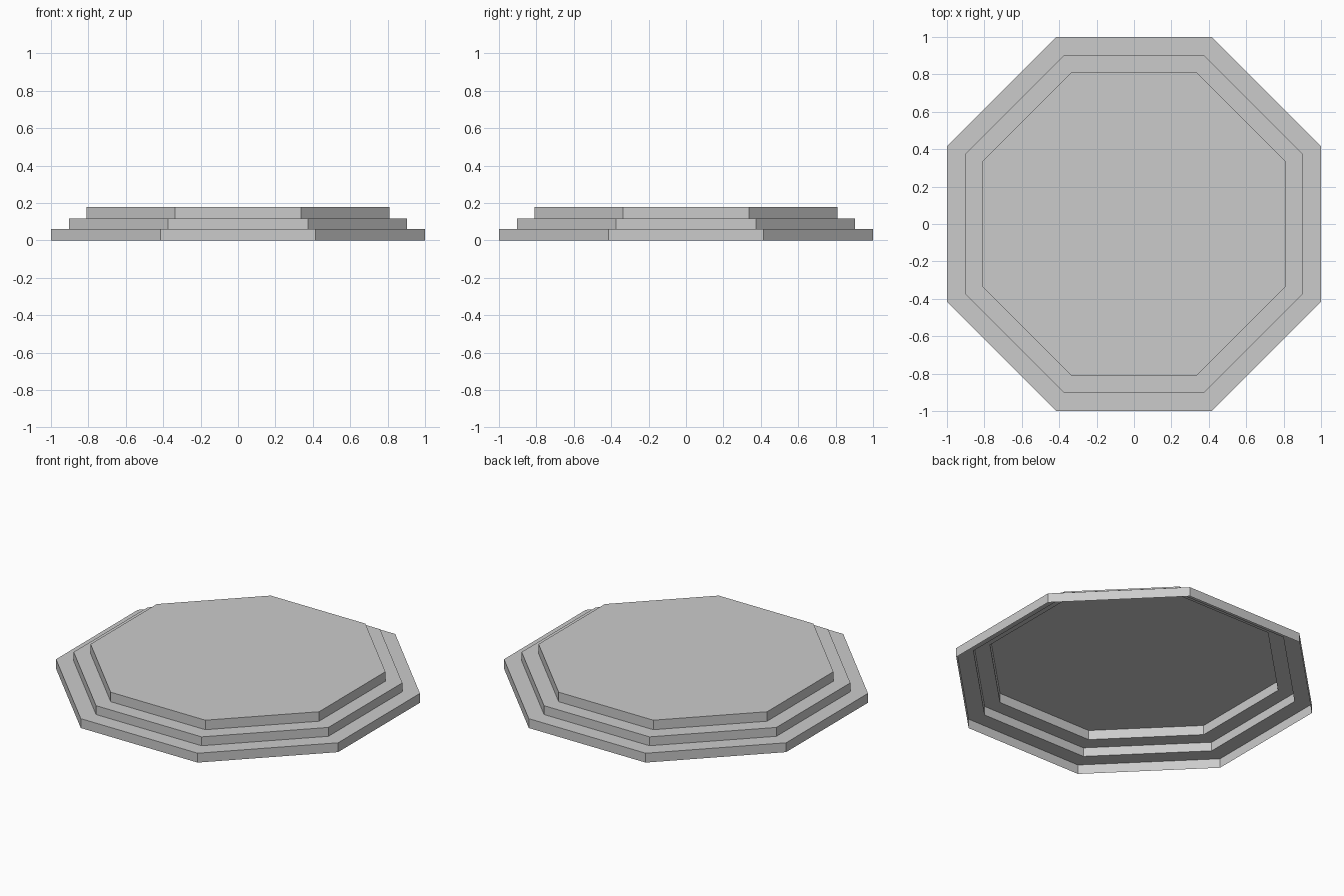
import bpy
import bmesh
from math import cos, sin, pi

cube = bpy.data.objects.get("Cube")
if cube:
    bpy.data.objects.remove(cube, do_unlink=True)

SIDES = 8

stone = bpy.data.materials.new("light_grey_stone")
stone.use_nodes = True
colour = (0.6, 0.6, 0.6, 1)
stone.diffuse_color = colour
stone.node_tree.nodes["Principled BSDF"].inputs["Base Color"].default_value = colour


def ring(bm, apothem, z):
    """Octagon of vertices with flat sides facing the axes."""
    r = apothem / cos(pi / SIDES)
    angles = [(i + 0.5) * 2 * pi / SIDES for i in range(SIDES)]
    return [bm.verts.new((r * cos(a), r * sin(a), z)) for a in angles]


# Stepped profile (apothem, height), from the ground up; open underneath
profile = [(1.0, 0.0), (1.0, 0.06), (0.903, 0.06),
           (0.903, 0.117), (0.81, 0.117), (0.81, 0.178)]

bm = bmesh.new()
rings = [ring(bm, a, z) for a, z in profile]

# Risers and treads
for low, high in zip(rings, rings[1:]):
    for i in range(SIDES):
        j = (i + 1) % SIDES
        bm.faces.new((low[i], low[j], high[j], high[i]))

# Top platform
bm.faces.new(rings[-1])

mesh = bpy.data.meshes.new("stepped_platform")
bm.to_mesh(mesh)
bm.free()
mesh.materials.append(stone)
platform = bpy.data.objects.new("stepped_platform", mesh)
bpy.context.collection.objects.link(platform)
